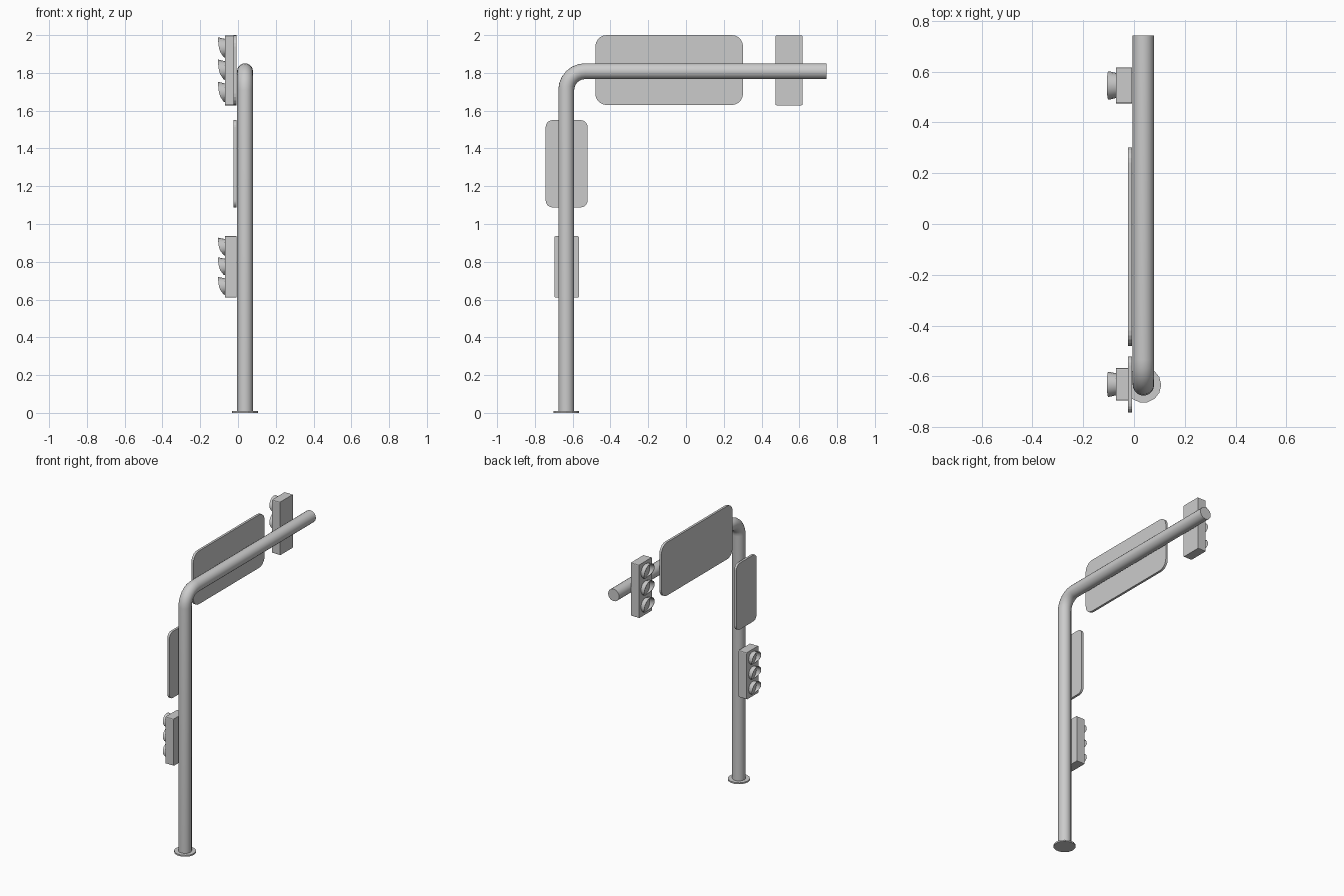
import bpy, bmesh
from math import sin, cos, pi, radians

if "Cube" in bpy.data.objects:
    bpy.data.objects.remove(bpy.data.objects["Cube"])

PX, PY, ARM_Z, R = 0.037, -0.634, 1.809, 0.042   # pole axis, arm height, tube radius


def finish(name, bm, smooth=None):
    bmesh.ops.recalc_face_normals(bm, faces=bm.faces[:])
    me = bpy.data.meshes.new(name)
    bm.to_mesh(me)
    bm.free()
    ob = bpy.data.objects.new(name, me)
    bpy.context.collection.objects.link(ob)
    if smooth:
        bpy.ops.object.select_all(action='DESELECT')
        ob.select_set(True)
        bpy.context.view_layer.objects.active = ob
        bpy.ops.object.shade_smooth_by_angle(angle=radians(smooth))
    return ob


def bridge(bm, rings, closed=False):
    n = len(rings[0])
    pairs = list(zip(rings, rings[1:]))
    if closed:
        pairs.append((rings[-1], rings[0]))
    for a, b in pairs:
        for i in range(n):
            j = (i + 1) % n
            bm.faces.new((a[i], a[j], b[j], b[i]))


def bent_pole():
    # stations: (y, z, turn angle) up the pole, round the bend, along the arm
    bend, steps = 0.1, 6
    path = [(PY, 0.0, 0.0)]
    for i in range(steps + 1):
        a = pi / 2 * i / steps
        path.append((PY + bend * (1 - cos(a)), ARM_Z - bend * (1 - sin(a)), a))
    path.append((0.743, ARM_Z, pi / 2))
    bm = bmesh.new()
    rings = []
    for y, z, a in path:
        ring = []
        for k in range(20):
            t = 2 * pi * k / 20
            u = R * sin(t)
            ring.append(bm.verts.new((PX + R * cos(t), y + u * cos(a), z - u * sin(a))))
        rings.append(ring)
    bridge(bm, rings)
    bm.faces.new(rings[0])
    bm.faces.new(rings[-1])
    finish("bent_pole", bm, 40)


def base_flange():
    bm = bmesh.new()
    rings = [[bm.verts.new((PX + r * cos(2 * pi * k / 14), PY + r * sin(2 * pi * k / 14), z))
              for k in range(14)]
             for r, z in ((0.04, 0), (0.07, 0), (0.07, 0.01), (0.04, 0.01))]
    bridge(bm, rings, closed=True)
    finish("base_flange", bm)


def rounded_plate(name, x0, x1, y0, y1, z0, z1, r, seg=5):
    pts = []
    for cy, cz, start in ((y1 - r, z1 - r, 0), (y0 + r, z1 - r, 1),
                          (y0 + r, z0 + r, 2), (y1 - r, z0 + r, 3)):
        for i in range(seg + 1):
            a = pi / 2 * (start + i / seg)
            pts.append((cy + r * cos(a), cz + r * sin(a)))
    bm = bmesh.new()
    rings = [[bm.verts.new((x, y, z)) for y, z in pts] for x in (x0, x1)]
    bridge(bm, rings)
    bm.faces.new(rings[0])
    bm.faces.new(rings[1])
    return finish(name, bm)


def signal(name, y0, y1, z0, z1):
    # housing
    rounded_plate(name + "_housing", -0.07, -0.008, y0, y1, z0, z1, 0.006, 2)
    s = (z1 - z0) / 0.37
    cy, cz = (y0 + y1) / 2, (z0 + z1) / 2
    n = 16
    for label, k in (("top", 1), ("middle", 0), ("bottom", -1)):
        z = cz + k * 0.118 * s

        def ring(bm, rad, depth):
            out = []
            for i in range(n):
                a = 2 * pi * i / n
                d = depth(sin(a))
                f = s * rad(d)
                out.append(bm.verts.new((-0.07 - d, cy + f * cos(a), z + f * sin(a))))
            return out

        # visor: flared hood, long on top and cut away below
        def reach(v):
            return 0.031 + 0.006 * v if v > -0.2 else 0.004 + 0.0258 * (v + 1) / 0.8

        bm = bmesh.new()
        rings = [ring(bm, lambda d: 0.049, lambda v: -0.001),
                 ring(bm, lambda d: 0.049 + 0.24 * d, reach),
                 ring(bm, lambda d: 0.046 + 0.24 * d, reach),
                 ring(bm, lambda d: 0.046, lambda v: -0.001)]
        bridge(bm, rings, closed=True)
        finish(f"{name}_{label}_visor", bm, 30)

        # shallow domed lens
        bm = bmesh.new()
        rings = [ring(bm, lambda d, r=r: r, lambda v, x=x: x)
                 for r, x in ((0.047, 0.0), (0.036, 0.005), (0.018, 0.008))]
        bridge(bm, rings)
        bm.faces.new(rings[0])
        bm.faces.new(rings[-1])
        finish(f"{name}_{label}_lens", bm, 40)


bent_pole()
base_flange()
rounded_plate("arm_sign", -0.023, -0.007, -0.48, 0.302, 1.63, 2.0, 0.06)
rounded_plate("pole_sign", -0.023, -0.007, -0.743, -0.521, 1.088, 1.55, 0.036)
signal("arm_signal", 0.474, 0.617, 1.628, 1.998)
signal("pole_signal", -0.696, -0.567, 0.61, 0.936)
